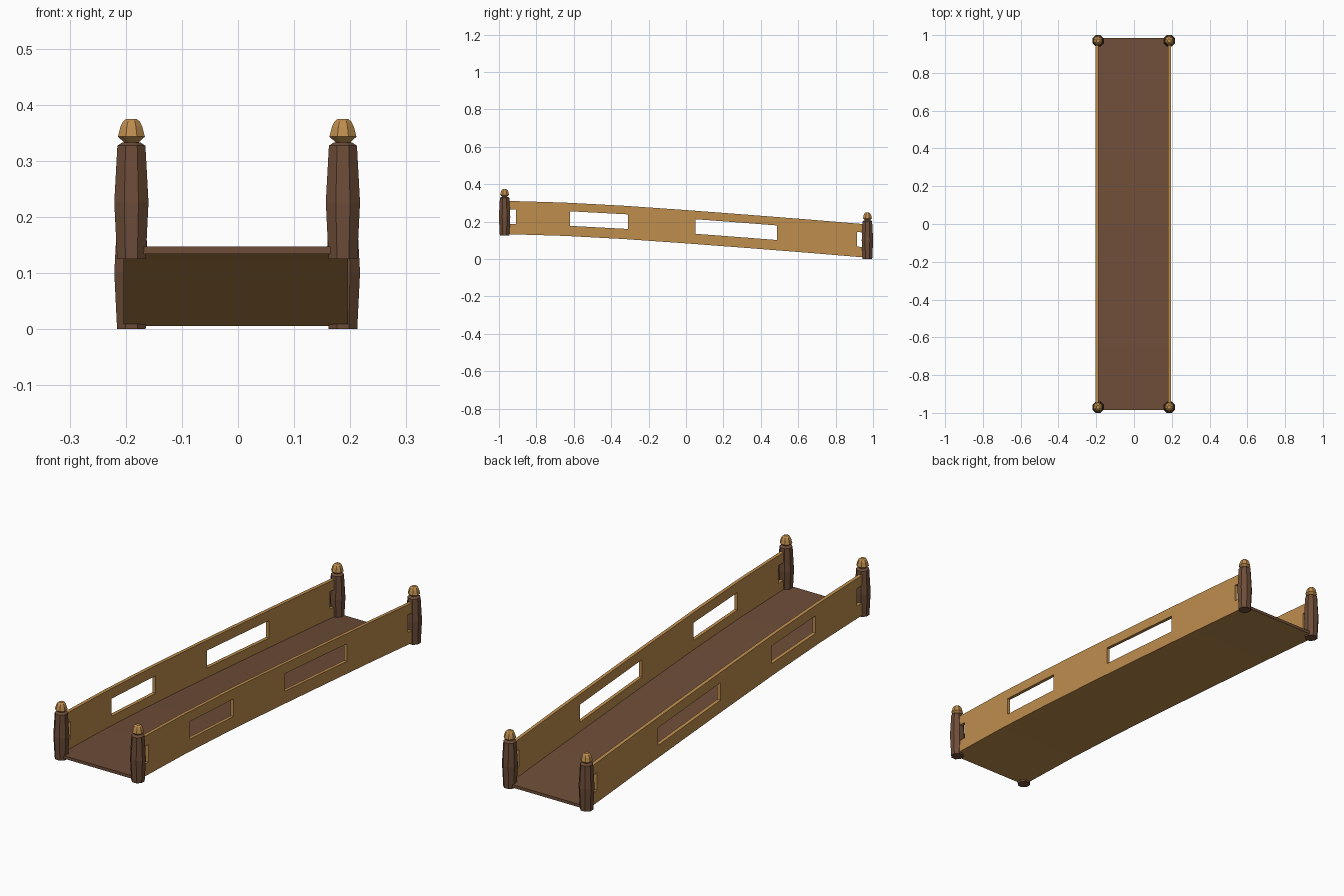
import bpy, bmesh, math
from mathutils import Vector

if "Cube" in bpy.data.objects:
    bpy.data.objects.remove(bpy.data.objects["Cube"])


def material(name, rgb):
    m = bpy.data.materials.new(name)
    m.diffuse_color = (*rgb, 1)
    m.use_nodes = True
    m.node_tree.nodes["Principled BSDF"].inputs["Base Color"].default_value = m.diffuse_color
    return m


gold = material("golden wood", (0.515, 0.266, 0.076))
brown = material("dark brown wood", (0.155, 0.074, 0.040))

# underside curve of the ramp as (y, z)
CURVE = [(-0.985, 0.134), (-0.65, 0.124), (-0.33, 0.107), (0.0, 0.084),
         (0.33, 0.059), (0.65, 0.034), (0.985, 0.006)]


def slope(y):
    for (y0, z0), (y1, z1) in zip(CURVE, CURVE[1:]):
        if y <= y1:
            return z0 + (z1 - z0) * (y - y0) / (y1 - y0)
    return CURVE[-1][1]


def finish(name, bm, mats):
    bmesh.ops.recalc_face_normals(bm, faces=bm.faces)
    me = bpy.data.meshes.new(name)
    bm.to_mesh(me)
    bm.free()
    for m in mats:
        me.materials.append(m)
    ob = bpy.data.objects.new(name, me)
    bpy.context.collection.objects.link(ob)
    return ob


def extrude(bm, vec):
    r = bmesh.ops.extrude_face_region(bm, geom=bm.faces[:])
    bmesh.ops.translate(bm, vec=vec, verts=[
        v for v in r["geom"] if isinstance(v, bmesh.types.BMVert)])


# floor: curved plank, brown with a golden underside
bm = bmesh.new()
rows = [[bm.verts.new((x, y, z)) for x in (-0.188, 0.181)] for y, z in CURVE]
for a, b in zip(rows, rows[1:]):
    bm.faces.new((a[0], a[1], b[1], b[0]))
extrude(bm, Vector((0, 0, 0.013)))
floor = finish("floor", bm, [brown, gold])
for p in floor.data.polygons:
    p.material_index = 1 if p.normal.z < -0.5 else 0

# side rails: follow the curve, with window openings and open end slots
WINDOWS = [(-0.97, -0.91), (-0.62, -0.31), (0.05, 0.487), (0.915, 0.97)]
HEIGHTS = [0, 0.055, 0.133, 0.178]


def rail(name, x0, x1):
    ys = sorted({-0.97, 0.97} | {y for w in WINDOWS for y in w}
                | {y for y, _ in CURVE[1:-1]})
    bm = bmesh.new()
    grid = [[bm.verts.new((x0, y, slope(y) + h)) for h in HEIGHTS] for y in ys]
    for i in range(len(ys) - 1):
        mid = (ys[i] + ys[i + 1]) / 2
        opening = any(a < mid < b for a, b in WINDOWS)
        for j in range(3):
            if not (opening and j == 1):
                bm.faces.new((grid[i][j], grid[i + 1][j],
                              grid[i + 1][j + 1], grid[i][j + 1]))
    extrude(bm, Vector((x1 - x0, 0, 0)))
    finish(name, bm, [gold])


rail("left_rail", -0.204, -0.188)
rail("right_rail", 0.181, 0.196)


# eight-sided turned shapes, radii measured to the flats
def turned(name, x, y, z, profile, mat):
    bm = bmesh.new()
    rings = []
    for r, h in profile:
        r /= math.cos(math.pi / 8)
        angles = [math.pi / 8 + k * math.pi / 4 for k in range(8)]
        rings.append([bm.verts.new((x + r * math.cos(a), y + r * math.sin(a), z + h))
                      for a in angles])
    for a, b in zip(rings, rings[1:]):
        for k in range(8):
            n = (k + 1) % 8
            bm.faces.new((a[k], a[n], b[n], b[k]))
    bm.faces.new(rings[0])
    bm.faces.new(rings[-1])
    finish(name, bm, [mat])


POST = [(0.0255, 0), (0.0305, 0.101), (0.025, 0.202), (0.016, 0.208)]
FINIAL = [(0.012, 0.206), (0.014, 0.209), (0.024, 0.218), (0.0195, 0.236),
          (0.015, 0.245), (0.009, 0.250)]

# corner posts with finials
for end, y, z in (("front", -0.97, 0.125), ("back", 0.97, 0.0)):
    for side, x in (("left", -0.19), ("right", 0.187)):
        turned(f"{end}_{side}_post", x, y, z, POST, brown)
        turned(f"{end}_{side}_finial", x, y, z, FINIAL, gold)
